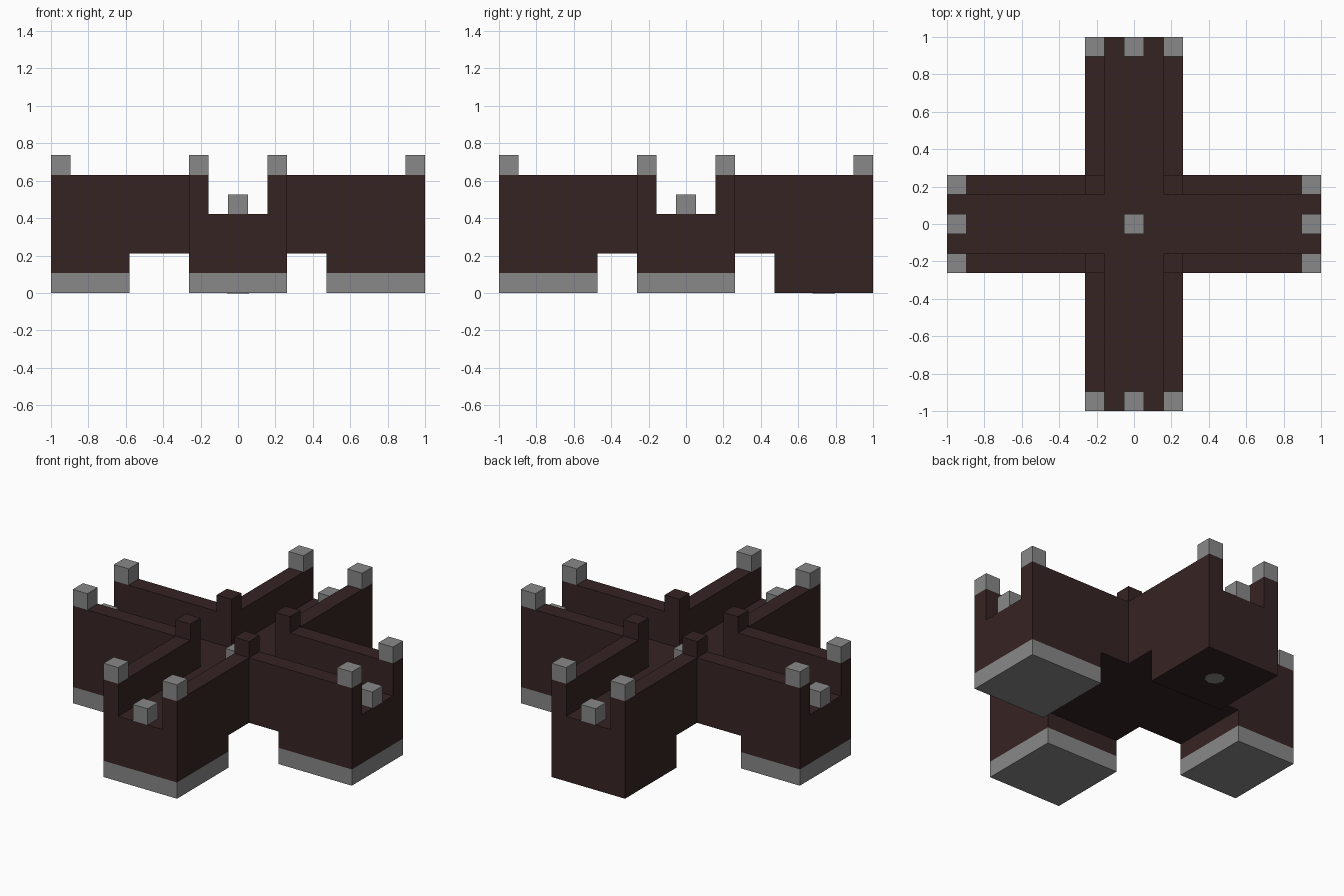
import bpy
import bmesh
import math

cube = bpy.data.objects.get("Cube")
if cube:
    bpy.data.objects.remove(cube, do_unlink=True)

U = 2 / 19           # one block
HALF = 2.5 * U       # half width of an arm
CHAN = 1.5 * U       # half width of the channel
END = 1.0            # arm tip


def material(name, rgb):
    m = bpy.data.materials.new(name)
    m.use_nodes = True
    m.diffuse_color = (*rgb, 1)
    m.node_tree.nodes["Principled BSDF"].inputs["Base Color"].default_value = (*rgb, 1)
    return m


BROWN = material("dark brown", (0.037, 0.017, 0.017))
GREY = material("stone grey", (0.246, 0.246, 0.246))


def prism(name, outline, z0, z1, mat):
    """Extrude a flat outline from z0 up to z1."""
    bm = bmesh.new()
    base = bm.faces.new([bm.verts.new((x, y, z0)) for x, y in outline])
    top = bmesh.ops.extrude_face_region(bm, geom=[base], use_keep_orig=True)["geom"]
    for v in top:
        if isinstance(v, bmesh.types.BMVert):
            v.co.z = z1
    bmesh.ops.recalc_face_normals(bm, faces=bm.faces)
    mesh = bpy.data.meshes.new(name)
    bm.to_mesh(mesh)
    bm.free()
    mesh.materials.append(mat)
    ob = bpy.data.objects.new(name, mesh)
    bpy.context.collection.objects.link(ob)
    return ob


def block(name, x0, x1, y0, y1, z0, z1, mat):
    return prism(name, [(x0, y0), (x1, y0), (x1, y1), (x0, y1)], z0, z1, mat)


def cap(name, x, y, z, mat):
    return block(name, x - U / 2, x + U / 2, y - U / 2, y + U / 2, z, z + U, mat)


def turn(points, quarter):
    """Rotate points by quarter turns about the centre."""
    for _ in range(quarter):
        points = [(-y, x) for x, y in points]
    return points


# Cross-shaped deck
arm = [(HALF, -HALF), (END, -HALF), (END, HALF)]
deck = [p for q in range(4) for p in turn(arm, q)]
prism("deck", deck, 2 * U, 4 * U, BROWN)

# Angled walls and inner corner posts, one per quadrant
wall = [(CHAN, CHAN), (END, CHAN), (END, HALF), (HALF, HALF), (HALF, END), (CHAN, END)]
for q, label in enumerate(("back_left", "back_right", "front_right", "front_left")):
    prism(label + "_wall", turn(wall, q), 4 * U, 6 * U, BROWN)
    (x, y), = turn([(2 * U, 2 * U)], q)
    cap(label + "_inner_post", x, y, 6 * U, BROWN)

# Arm ends: stone caps and feet
for q, label in enumerate(("left", "back", "right", "front")):
    tip = END - U / 2
    for side, z, part in ((-2, 6, "cap_a"), (0, 4, "low_cap"), (2, 6, "cap_b")):
        (x, y), = turn([(tip, side * U)], q)
        cap(label + "_" + part, x, y, z * U, GREY)
    inner = END - (4 if label == "right" else 5) * U
    foot = turn([(inner, -HALF), (END, -HALF), (END, HALF), (inner, HALF)], q)
    if label == "back":
        prism("back_foot", foot, 0, 2 * U, BROWN)
    else:
        prism(label + "_foot", foot, U, 2 * U, BROWN)
        prism(label + "_sole", foot, 0, U, GREY)

# Small stone in the middle of the deck
cap("centre_stone", 0, 0, 4 * U, GREY)

# Round stone patch under the back foot
centre = END - HALF
patch = [(0.06 * math.cos(a * math.pi / 4), centre + 0.06 * math.sin(a * math.pi / 4))
         for a in range(8)]
prism("back_foot_patch", patch, -0.002, 0.001, GREY)
